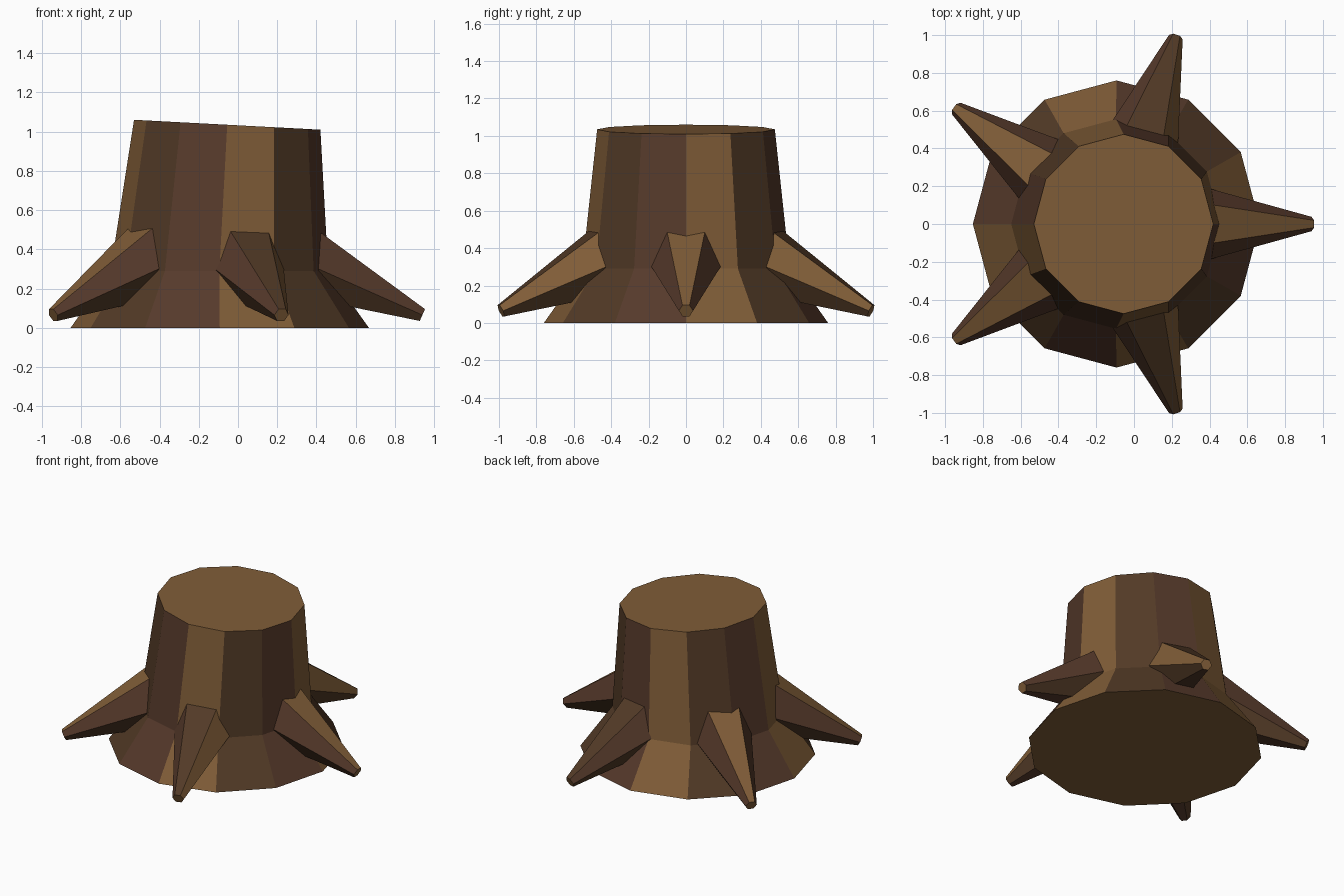
import bpy, bmesh, math
from mathutils import Vector

if "Cube" in bpy.data.objects:
    bpy.data.objects.remove(bpy.data.objects["Cube"])


def material(name, rgb):
    m = bpy.data.materials.new(name)
    m.diffuse_color = (*rgb, 1)
    m.use_nodes = True
    m.node_tree.nodes["Principled BSDF"].inputs["Base Color"].default_value = m.diffuse_color
    return m


TAN, BROWN, RED = 0, 1, 2
MATS = [material("tan_wood", (0.216, 0.109, 0.039)),
        material("dark_bark", (0.084, 0.042, 0.0194)),
        material("reddish_bark", (0.093, 0.042, 0.024))]


def loft(name, rings, side_colour):
    """Closed low-poly solid through rings of points; both caps are tan."""
    bm = bmesh.new()
    loops = [[bm.verts.new(p) for p in ring] for ring in rings]
    n = len(loops[0])
    for a, b in zip(loops, loops[1:]):
        for k in range(n):
            j = (k + 1) % n
            f = bm.faces.new((a[k], a[j], b[j], b[k]))
            f.material_index = side_colour(k)
    bm.faces.new(loops[0][::-1]).material_index = TAN
    bm.faces.new(loops[-1]).material_index = TAN
    bmesh.ops.recalc_face_normals(bm, faces=bm.faces)
    me = bpy.data.meshes.new(name)
    bm.to_mesh(me)
    bm.free()
    for m in MATS:
        me.materials.append(m)
    ob = bpy.data.objects.new(name, me)
    bpy.context.collection.objects.link(ob)
    return ob


# Trunk: 12 sides, flared foot, slightly slanted cut; bark repeats every 3 sides
def trunk_ring(cx, r, z, slant=0.0):
    pts = []
    for k in range(12):
        a = math.radians(30 * k)
        pts.append(Vector((cx + r * math.cos(a), r * math.sin(a),
                           z - slant * r * math.cos(a))))
    return pts


loft("trunk", [trunk_ring(-0.093, 0.76, 0),
               trunk_ring(-0.095, 0.555, 0.29),
               trunk_ring(-0.055, 0.475, 1.035, 0.053)],
     lambda k: (TAN, BROWN, RED)[k % 3])


# Roots: five tapered hexagonal spikes sloping down around the trunk
CENTRE = Vector((-0.1, 0, 0))
tan_side = [1, 2, 1, 1, 0]        # which upper side of each root is pale
for i in range(5):
    a = math.radians(72 * i)
    out = Vector((math.cos(a), math.sin(a), 0))
    side = Vector((-math.sin(a), math.cos(a), 0))
    start = CENTRE + out * 0.35 + Vector((0, 0, 0.371))
    tip = CENTRE + out * 1.04 + Vector((0, 0, 0.065))
    up = (tip - start).normalized().cross(side)
    rings = [[c + r * (side * math.cos(math.pi / 3 * k) + up * math.sin(math.pi / 3 * k))
              for k in range(6)] for c, r in ((start, 0.229), (tip, 0.038))]
    t = tan_side[i]
    loft(f"root_{i + 1}", rings,
         lambda k: TAN if k == t else (BROWN if k % 2 else RED))
